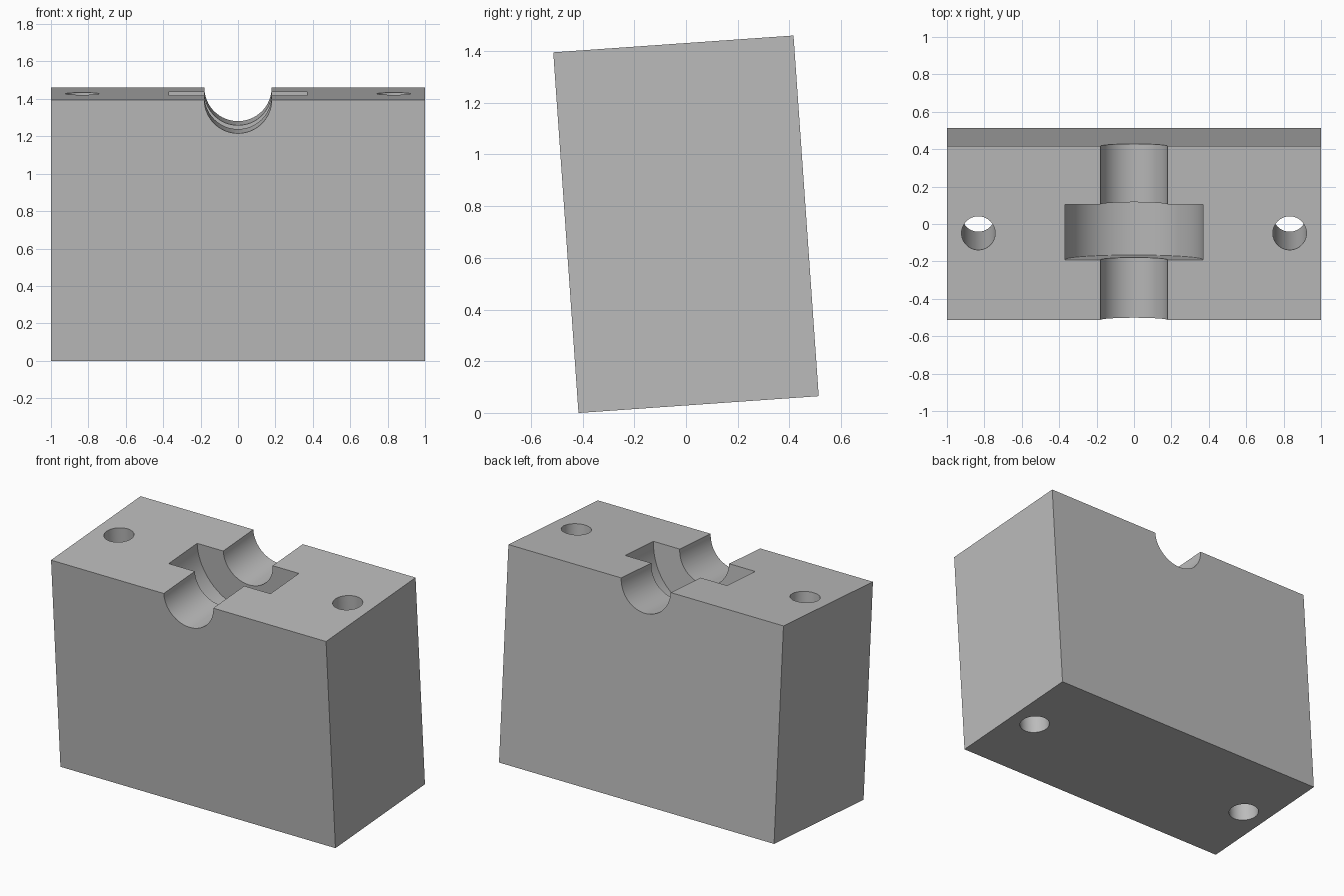
import bpy
from math import radians

WIDTH, DEPTH, HEIGHT = 2.0, 0.932, 1.399
TOP = HEIGHT / 2

cube = bpy.data.objects.get("Cube")
if cube:
    bpy.data.objects.remove(cube, do_unlink=True)

grey = bpy.data.materials.new("plain grey")
grey.use_nodes = True
colour = (0.5, 0.5, 0.5, 1)
grey.diffuse_color = colour
grey.node_tree.nodes["Principled BSDF"].inputs["Base Color"].default_value = colour

# Solid block, centred on its own origin
bpy.ops.mesh.primitive_cube_add(size=1)
block = bpy.context.object
block.name = "bearing_block"
block.dimensions = (WIDTH, DEPTH, HEIGHT)
bpy.ops.object.transform_apply(location=False, rotation=False, scale=True)
block.data.materials.append(grey)


def cut_cylinder(name, radius, length, location, along_y):
    """Cut a round hole or half-round groove out of the block."""
    bpy.ops.mesh.primitive_cylinder_add(
        vertices=64, radius=radius, depth=length, location=location,
        rotation=(radians(90) if along_y else 0, 0, 0))
    cutter = bpy.context.object
    cutter.name = name
    cutter.hide_render = True
    cutter.data.materials.append(grey)
    cut = block.modifiers.new(name, "BOOLEAN")
    cut.operation = "DIFFERENCE"
    cut.solver = "EXACT"
    cut.object = cutter
    bpy.ops.object.select_all(action="DESELECT")
    bpy.context.view_layer.objects.active = block
    block.select_set(True)
    bpy.ops.object.modifier_apply(modifier=cut.name)
    bpy.data.objects.remove(cutter, do_unlink=True)


# Half-round shaft groove and the wider bearing seat in its middle
cut_cylinder("shaft_groove", 0.18, DEPTH * 1.5, (0, 0, TOP), True)
cut_cylinder("bearing_seat", 0.37, 0.296, (0, 0.005, TOP), True)

# Bolt holes right through the block
for side in (-1, 1):
    cut_cylinder("bolt_hole", 0.09, HEIGHT * 1.5, (side * 0.832, 0, 0), False)

bpy.ops.object.shade_smooth_by_angle(angle=radians(30))

# The block leans towards the front
block.rotation_euler.x = radians(4)
block.location.z = 0.73
